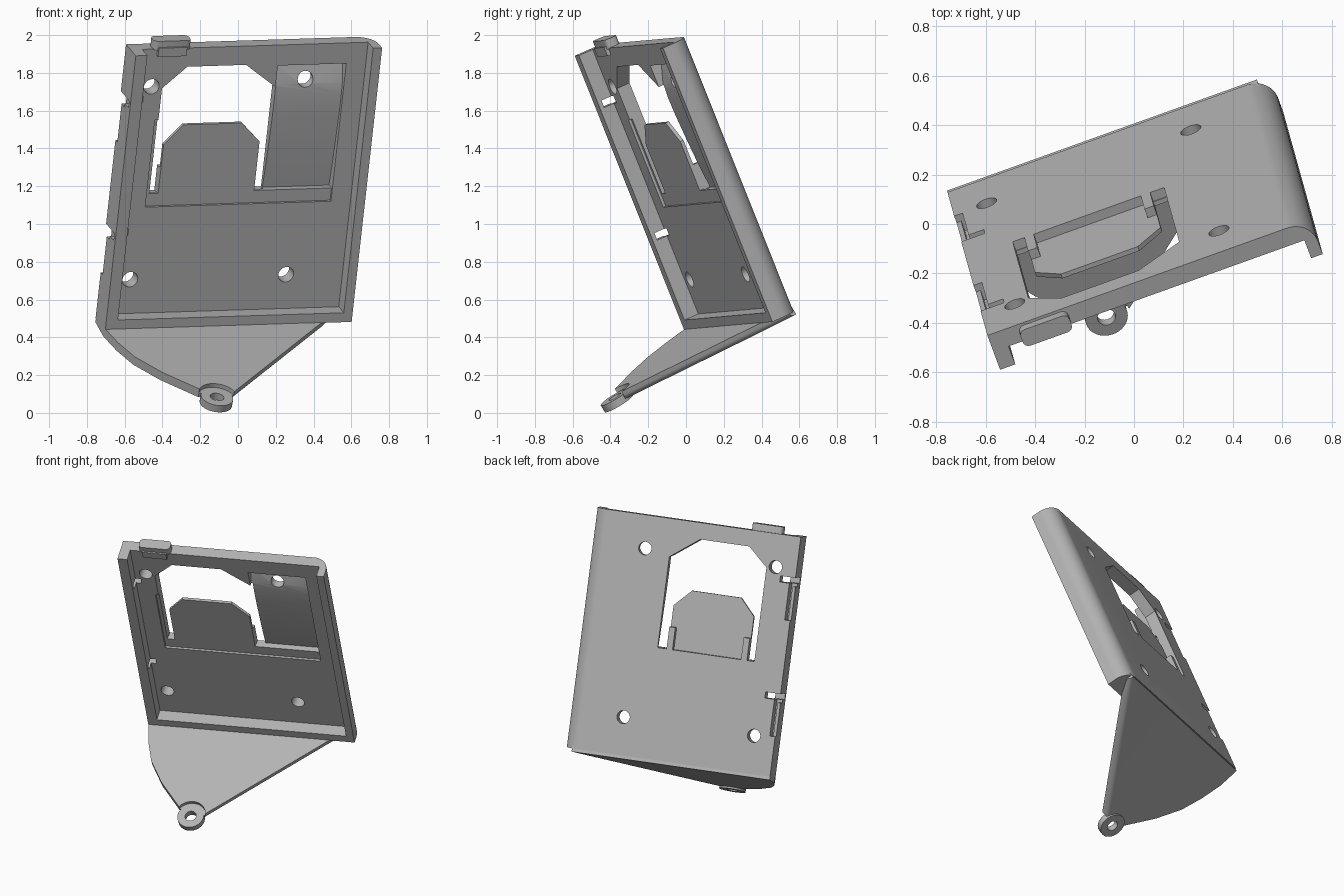
import bpy, bmesh, math
from mathutils import Matrix, Vector

cube = bpy.data.objects.get("Cube")
if cube:
    bpy.data.objects.remove(cube, do_unlink=True)

grey = bpy.data.materials.new("mid grey")
grey.use_nodes = True
grey.diffuse_color = (0.45, 0.45, 0.45, 1)
grey.node_tree.nodes["Principled BSDF"].inputs["Base Color"].default_value = grey.diffuse_color

# Leaning frame: u across the plate, v up the plate, w out of its front
u = Vector((0.94, 0.337, 0.03)).normalized()
w = u.cross(Vector((0.1, -0.37, 0.924))).normalized()
v = w.cross(u)
LEAN = Matrix((u, v, w)).transposed().to_4x4()
# Arm frame: hinged on the plate foot, tipped downwards
ARM = LEAN @ Matrix.Translation((0, 0.343, -0.403)) @ Matrix.Rotation(math.radians(10), 4, 'X')

# Plate levels
BACK, FLOOR, FRONT = -0.546, -0.47, -0.386
LEFT, RIGHT, FOOT, TOP = -0.651, 0.735, 0.338, 1.908
PLACE = {'u': lambda p, h: (h, p[0], p[1]),
         'v': lambda p, h: (p[0], h, p[1]),
         'w': lambda p, h: (p[0], p[1], h)}


def prism(name, pts, axis, lo, hi, frame=LEAN):
    """Extrude a flat outline along one local axis."""
    bm = bmesh.new()
    put = PLACE[axis]
    face = bm.faces.new([bm.verts.new(put(p, lo)) for p in pts])
    ext = bmesh.ops.extrude_face_region(bm, geom=[face])
    shift = Vector(put((0, 0), hi - lo))
    bmesh.ops.translate(bm, vec=shift, verts=[e for e in ext["geom"] if isinstance(e, bmesh.types.BMVert)])
    bmesh.ops.recalc_face_normals(bm, faces=bm.faces)
    mesh = bpy.data.meshes.new(name)
    bm.to_mesh(mesh)
    bm.free()
    mesh.materials.append(grey)
    ob = bpy.data.objects.new(name, mesh)
    bpy.context.collection.objects.link(ob)
    ob.matrix_world = frame
    return ob


def box(name, us, vs, ws):
    pts = [(us[0], vs[0]), (us[1], vs[0]), (us[1], vs[1]), (us[0], vs[1])]
    return prism(name, pts, 'w', ws[0], ws[1])


def circle(c, r, n=32, start=0.0, sweep=2 * math.pi):
    return [(c[0] + r * math.cos(start + sweep * i / n),
             c[1] + r * math.sin(start + sweep * i / n)) for i in range(n)]


def cut(ob, cutters):
    """Subtract every cutter, then discard it."""
    for c in cutters:
        bpy.context.view_layer.update()
        mod = ob.modifiers.new("cut", 'BOOLEAN')
        mod.operation, mod.solver, mod.object = 'DIFFERENCE', 'EXACT', c
        deps = bpy.context.evaluated_depsgraph_get()
        mesh = bpy.data.meshes.new_from_object(ob.evaluated_get(deps))
        ob.modifiers.clear()
        ob.data = mesh
        bpy.data.objects.remove(c, do_unlink=True)


def bevel(ob, width, segments, rule):
    bm = bmesh.new()
    bm.from_mesh(ob.data)
    bmesh.ops.bevel(bm, geom=[e for e in bm.edges if rule(e)], offset=width,
                    segments=segments, profile=0.5, affect='EDGES')
    bm.to_mesh(ob.data)
    bm.free()


parts = []

# Back plate with side walls, rounded along one back edge
R = 0.1
corner = circle((RIGHT - R, BACK + R), R, 12, -math.pi / 2, math.pi / 2) + [(RIGHT, BACK + R)]
section = [(LEFT, BACK)] + corner + [
    (RIGHT, FRONT), (RIGHT - 0.05, FRONT), (RIGHT - 0.05, FLOOR),
    (LEFT + 0.065, FLOOR), (LEFT + 0.065, FRONT), (LEFT, FRONT)]
plate = prism("back_plate", section, 'v', FOOT, TOP)

# Window around an upright tongue
window = [(-0.45, 1.07), (-0.45, 1.68), (-0.32, 1.8), (0.01, 1.8), (0.2, 1.66), (0.2, 1.07),
          (0.14, 1.07), (0.14, 1.35), (0.03, 1.46), (-0.3, 1.46), (-0.4, 1.35), (-0.4, 1.07)]
# Curved pocket beside the window
pocket = [(1.07, -0.525), (1.2, -0.512), (1.35, -0.502), (1.5, -0.494), (1.6, -0.492),
          (1.67, -0.497), (1.79, -0.535), (1.79, -0.4), (1.0, -0.4), (1.0, -0.485), (1.07, -0.485)]
cutters = [prism("window_cutter", window, 'w', -0.7, -0.3),
           prism("pocket_cutter", pocket, 'u', 0.19, 0.575),
           box("tongue_front_cutter", (-0.47, 0.195), (1.0, 1.5), (-0.485, -0.4)),
           box("tongue_back_cutter", (-0.449, 0.199), (1.065, 1.5), (-0.7, -0.505))]
# Screw holes
for hu in (-0.51, 0.367):
    for hv in (0.587, 1.692):
        cutters.append(prism("hole_cutter", circle((hu, hv), 0.043), 'w', -0.7, -0.3))
# Clip slots in the side wall
for sv in (0.74, 1.5):
    cutters.append(box("slot_cutter", (-0.7, -0.615), (sv - 0.14, sv + 0.14), (-0.6, -0.47)))
    cutters.append(box("slit_cutter", (-0.7, -0.55), (sv + 0.1, sv + 0.14), (-0.6, -0.41)))
cut(plate, cutters)
parts.append(plate)

# Spring arms in the clip slots
for name, sv in (("lower_clip", 0.74), ("upper_clip", 1.5)):
    arm_pts = [(LEFT, sv - 0.15), (LEFT + 0.02, sv - 0.15), (LEFT + 0.02, sv + 0.08), (LEFT, sv + 0.08)]
    parts.append(prism(name, arm_pts, 'w', -0.515, -0.465))

# Ribs behind the tongue
for name, ru in (("left_tongue_rib", 0.12), ("right_tongue_rib", -0.38)):
    parts.append(box(name, (ru - 0.02, ru + 0.02), (1.06, 1.21), (BACK, -0.495)))

# Bottom wall
parts.append(box("bottom_wall", (LEFT, RIGHT - 0.03), (FOOT, 0.392), (BACK + 0.04, FRONT)))

# Rounded tab on the top edge
tab = box("top_tab", (-0.525, -0.315), (1.903, 1.955), (-0.535, -0.46))
bevel(tab, 0.025, 4, lambda e: abs(e.verts[0].co.y - e.verts[1].co.y) > 0.01)
parts.append(tab)
parts.append(box("tab_stem", (-0.5, -0.34), (1.87, 1.92), (-0.52, -0.45)))

# Tapering arm with a bowed side and a rounded side
outline = [(LEFT, -0.135), (LEFT, 0.01), (-0.622, 0.15), (-0.573, 0.292), (-0.47, 0.45),
           (-0.314, 0.625), (-0.13, 0.66), (0.585, 0.0), (0.68, -0.1), (0.68, -0.135)]
arm = prism("arm", outline, 'v', -0.05, 0, ARM)
bevel(arm, 0.03, 5, lambda e: all(p.co.y < -0.04 for p in e.verts)
      and any(f.normal.x > 0.3 and f.normal.z > 0.3 for f in e.link_faces))
eye = (-0.229, 0.675)
cut(arm, [prism("eye_recess_cutter", circle(eye, 0.1), 'v', -0.024, 0.1, ARM),
          prism("eye_hole_cutter", circle(eye, 0.037), 'v', -0.2, 0.1, ARM)])
parts.append(arm)

# Eyelet at the arm tip
ring = prism("eyelet", circle(eye, 0.087, 40), 'v', -0.062, -0.02, ARM)
cut(ring, [prism("eyelet_cutter", circle(eye, 0.037), 'v', -0.2, 0.1, ARM)])
parts.append(ring)

# Smooth the round faces, keep the edges sharp
bpy.ops.object.select_all(action='DESELECT')
for ob in parts:
    ob.select_set(True)
bpy.context.view_layer.objects.active = plate
bpy.ops.object.shade_smooth_by_angle(angle=math.radians(30))
